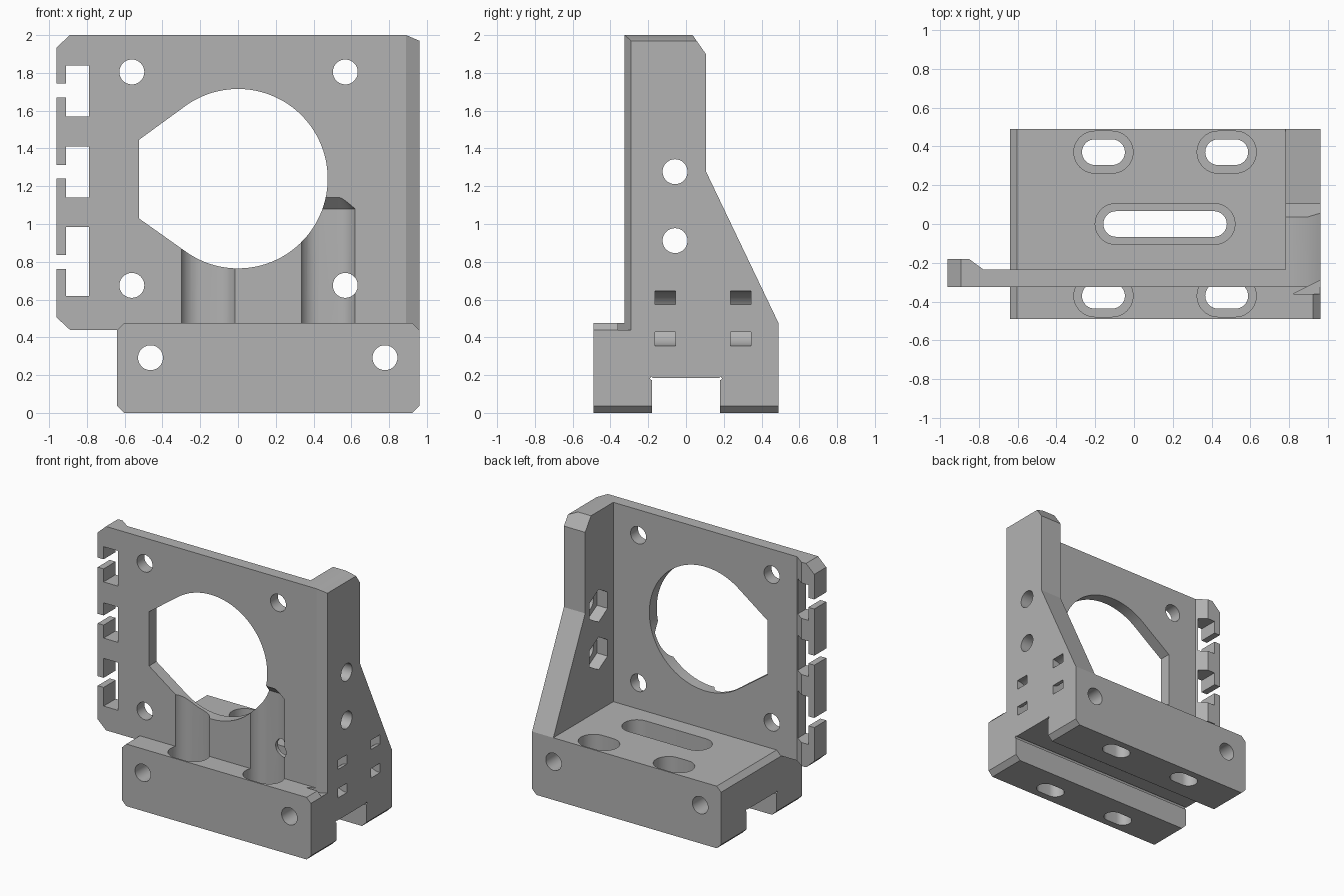
import bpy, bmesh
from math import cos, sin, radians

if "Cube" in bpy.data.objects:
    bpy.data.objects.remove(bpy.data.objects["Cube"])

grey = bpy.data.materials.new("bracket_grey")
grey.use_nodes = True
colour = (0.45, 0.45, 0.45, 1)
grey.diffuse_color = colour
grey.node_tree.nodes["Principled BSDF"].inputs["Base Color"].default_value = colour


def loft(name, axis, sections):
    """Closed solid through (outline, level) sections stacked along an axis."""
    place = {"x": lambda p, t: (t, p[0], p[1]),
             "y": lambda p, t: (p[0], t, p[1]),
             "z": lambda p, t: (p[0], p[1], t)}[axis]
    bm = bmesh.new()
    rings = [[bm.verts.new(place(p, t)) for p in pts] for pts, t in sections]
    bm.faces.new(rings[0])
    bm.faces.new(rings[-1])
    for low, high in zip(rings, rings[1:]):
        n = len(low)
        for i in range(n):
            j = (i + 1) % n
            bm.faces.new((low[i], low[j], high[j], high[i]))
    bmesh.ops.recalc_face_normals(bm, faces=bm.faces)
    mesh = bpy.data.meshes.new(name)
    bm.to_mesh(mesh)
    bm.free()
    mesh.materials.append(grey)
    obj = bpy.data.objects.new(name, mesh)
    bpy.context.collection.objects.link(obj)
    return obj


def prism(name, axis, pts, a, b):
    return loft(name, axis, [(pts, a), (pts, b)])


def arc(cx, cy, r, start, end, n):
    return [(cx + r * cos(radians(start + (end - start) * i / n)),
             cy + r * sin(radians(start + (end - start) * i / n))) for i in range(n + 1)]


def circle(cx, cy, r, n=40, turn=0):
    return arc(cx, cy, r, turn, turn + 360, n)[:-1]


def rect(a0, a1, b0, b1):
    return [(a0, b0), (a1, b0), (a1, b1), (a0, b1)]


def stadium(x0, x1, cy, r):
    return arc(x1 - r, cy, r, -90, 90, 20) + arc(x0 + r, cy, r, 90, 270, 20)


def combine(tool, operation="DIFFERENCE"):
    """Merge a solid into the bracket or cut it away, then drop the tool."""
    tool.hide_render = True
    mod = bracket.modifiers.new(tool.name, "BOOLEAN")
    mod.operation = operation
    mod.solver = "EXACT"
    mod.object = tool
    bpy.context.view_layer.objects.active = bracket
    bpy.ops.object.modifier_apply(modifier=mod.name)
    bpy.data.objects.remove(tool)


# Base block with chamfered long edges
L, R, C = -0.64, 0.96, 0.037
bracket = prism("mounting_bracket", "y",
                [(L + C, 0), (R - C, 0), (R, C), (R, 0.475 - C), (R - C, 0.475),
                 (L + C, 0.475), (L, 0.475 - C), (L, C)], -0.49, 0.49)

# Upright face plate with its thickened left strip
plate = [(-0.89, 0.44), (0.96, 0.44), (0.96, 2), (-0.89, 2), (-0.96, 1.935), (-0.96, 0.505)]
combine(prism("face_plate", "y", plate, -0.325, -0.235), "UNION")
strip = prism("edge_strip", "z", [(-0.96, -0.28), (-0.775, -0.28), (-0.775, -0.235),
                                  (-0.85, -0.18), (-0.96, -0.18)], 0.44, 2)
combine(strip, "UNION")
for z, tip in ((2, 1.935), (0.44, 0.505)):
    out = 2 * z - tip
    combine(prism("strip_corner", "y", [(-1.03, tip - (z - tip)), (-0.82, out), (-1.03, out)],
                  -0.4, -0.1))

# Side wall
wall = [(-0.325, 0.1), (-0.2, 0.1), (-0.2, 0.3), (0.2, 0.3), (0.2, 0.1), (0.49, 0.1),
        (0.49, 0.475), (0.105, 1.28), (0.105, 1.9), (0.035, 2), (-0.325, 2)]
combine(prism("side_wall", "x", wall, 0.78, 0.96), "UNION")
combine(prism("wall_front_chamfer", "z", [(0.82, -0.36), (1.03, -0.36), (1.03, -0.255)],
              0.44, 2.1))
combine(prism("wall_top_chamfer", "y", [(0.82, 2.03), (1.03, 1.94), (1.03, 2.03)], -0.5, 0.3))

# Rail channel under the base, with relieved inner corners
channel = [(-0.18, -0.1), (0.18, -0.1), (0.18, 0.172), (0.192, 0.18), (0.184, 0.192),
           (0.176, 0.185), (-0.176, 0.185), (-0.184, 0.192), (-0.192, 0.18), (-0.18, 0.172)]
combine(prism("rail_channel", "x", channel, -1.1, 1.1))

# Slotted screw holes with countersunk pockets; front pockets taper off up the plate
for x in (-0.31, 0.325):
    for y in (-0.37, 0.37):
        wide, narrow = stadium(x, x + 0.305, y, 0.108), stadium(x + 0.06, x + 0.245, y, 0.048)
        combine(loft("screw_pocket", "z", [(wide, 0.2), (wide, 1.08), (narrow, 1.14)]))
        combine(prism("screw_slot", "z", stadium(x + 0.042, x + 0.263, y, 0.066), -0.1, 0.3))
combine(prism("centre_pocket", "z", stadium(-0.2, 0.52, 0, 0.105), 0.3, 0.6))
combine(prism("centre_slot", "z", stadium(-0.158, 0.478, 0, 0.066), 0.1, 0.4))

# Main round opening with a flat-ended side
opening = arc(0, 1.24, 0.475, -125, 125, 70) + [(-0.525, 1.445), (-0.525, 1.03)]
combine(prism("main_opening", "y", opening, -0.5, -0.1))

# Plate bolt holes and long bolt holes through the base
for x in (-0.562, 0.568):
    for z in (0.675, 1.805):
        combine(prism("plate_hole", "y", circle(x, z, 0.066), -0.5, -0.1))
for x in (-0.463, 0.778):
    combine(prism("base_hole", "y", circle(x, 0.292, 0.066), -0.6, 0.6))

# Windows and edge notches in the left strip
for low, high, notch in ((1.57, 1.84, 1.67), (1.14, 1.41, 1.24), (0.62, 0.985, 0.763)):
    combine(prism("window", "y", rect(-0.91, -0.79, low, high), -0.5, -0.1))
    combine(prism("notch", "y", rect(-1.1, -0.9, notch, notch + 0.073), -0.5, -0.1))

# Wall bolt holes with hexagonal nut pockets on the inside
for z in (0.912, 1.277):
    combine(prism("wall_hole", "x", circle(-0.058, z, 0.066), 0.7, 1.1))
    combine(prism("nut_pocket", "x", circle(-0.058, z, 0.125, 6, 30), 0.7, 0.87))

# Curved tie tunnels through the outer face of the wall
tunnel = ([(1, 0.645)] + arc(0.96, 0.5, 0.145, 90, 270, 20) + [(1, 0.355), (1, 0.428)]
          + arc(0.96, 0.5, 0.073, 270, 90, 20) + [(1, 0.573)])
for y in (-0.165, 0.235):
    combine(prism("tie_tunnel", "y", tunnel, y, y + 0.11))

# Smooth the round walls and keep edges sharp
bpy.ops.object.select_all(action="DESELECT")
bracket.select_set(True)
bpy.context.view_layer.objects.active = bracket
bpy.ops.object.shade_smooth_by_angle(angle=radians(25))
